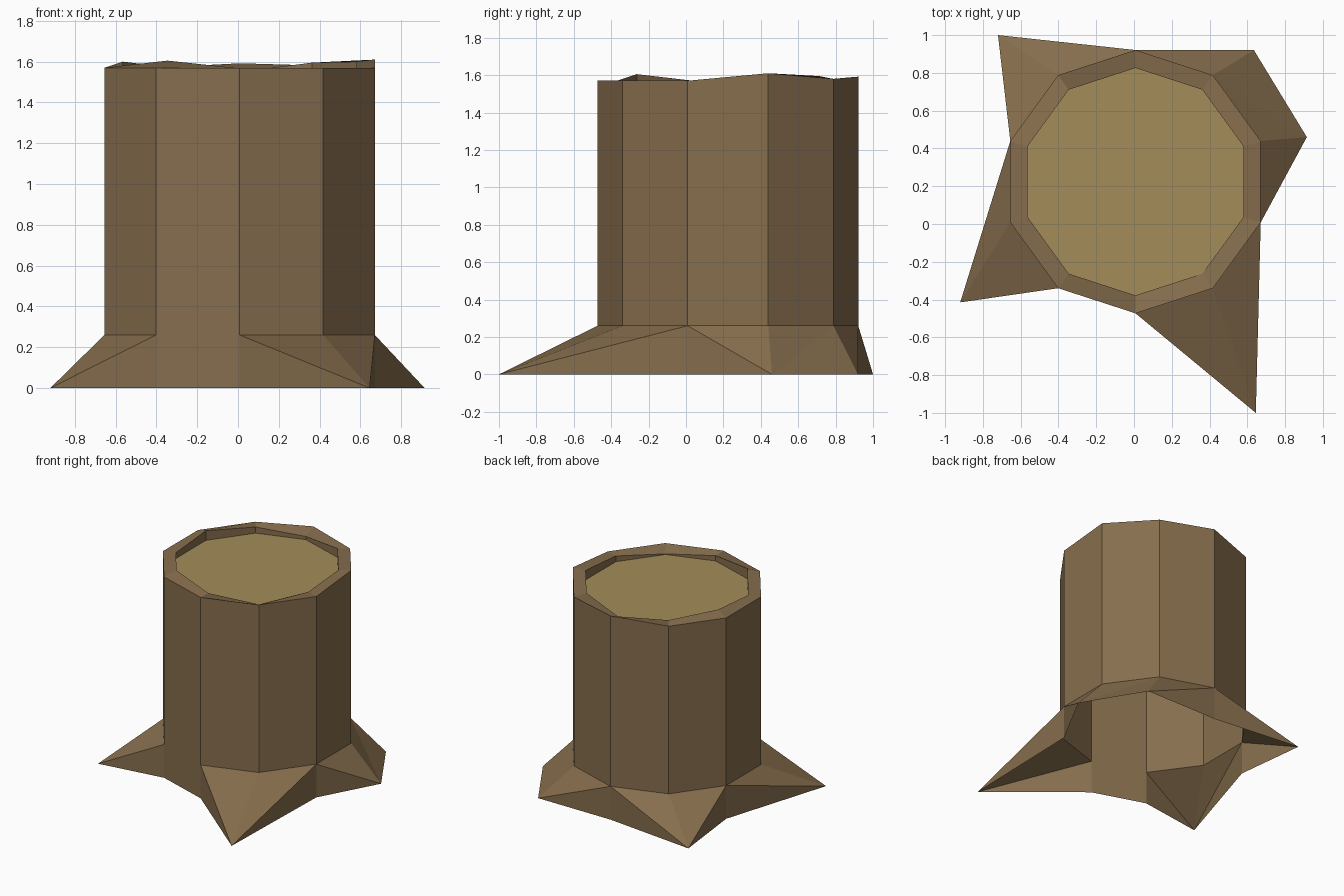
import bpy, bmesh, math

if "Cube" in bpy.data.objects:
    bpy.data.objects.remove(bpy.data.objects["Cube"])

SIDES = 10
CX, CY = 0.008, 0.224          # trunk axis
R_OUT, R_IN = 0.697, 0.602     # bark and cut-wood radii
Z_FLARE, Z_CUT = 0.26, 1.525   # root height, cut surface height


def material(name, rgb):
    m = bpy.data.materials.new(name)
    m.diffuse_color = (*rgb, 1.0)
    m.use_nodes = True
    m.node_tree.nodes["Principled BSDF"].inputs["Base Color"].default_value = m.diffuse_color
    return m


def make_object(name, bm, mat):
    mesh = bpy.data.meshes.new(name)
    bm.to_mesh(mesh)
    bm.free()
    mesh.materials.append(mat)
    obj = bpy.data.objects.new(name, mesh)
    bpy.context.collection.objects.link(obj)
    return obj


def ring(bm, radius, heights):
    """Ten-sided ring, counter-clockwise from the -90 degree corner."""
    verts = []
    for i, z in enumerate(heights):
        a = math.radians(-90 + 360 / SIDES * i)
        verts.append(bm.verts.new((CX + radius * math.cos(a),
                                   CY + radius * math.sin(a), z)))
    return verts


def bridge(bm, low, high):
    for i in range(SIDES):
        j = (i + 1) % SIDES
        bm.faces.new((low[i], low[j], high[j], high[i]))


bark = material("bark brown", (0.24, 0.156, 0.075))
wood = material("cut wood tan", (0.37, 0.264, 0.102))

# Uneven broken rim, outer and inner heights
rim_out = [1.57, 1.57, 1.57, 1.61, 1.58, 1.592, 1.57, 1.57, 1.57, 1.57]
rim_in = [1.567, 1.53, 1.57, 1.60, 1.595, 1.55, 1.573, 1.60, 1.57, 1.605]

# Corners of the base pulled out into root tips
root_tips = {1: (0.645, -1.0), 3: (0.915, 0.46), 4: (0.635, 0.92),
             6: (-0.72, 1.0), 8: (-0.92, -0.415)}

# Trunk: base, flare, outer rim, inner rim, inner wall
bm = bmesh.new()
base = ring(bm, R_OUT, [0] * SIDES)
flare = ring(bm, R_OUT, [Z_FLARE] * SIDES)
outer = ring(bm, R_OUT, rim_out)
inner = ring(bm, R_IN, rim_in)
well = ring(bm, R_IN, [Z_CUT] * SIDES)
for i, (x, y) in root_tips.items():
    base[i].co.x, base[i].co.y = x, y

# Roots: creases run from the flare ring to each tip
for i in range(SIDES):
    j = (i + 1) % SIDES
    if i in root_tips:
        bm.faces.new((base[i], flare[j], flare[i]))
        bm.faces.new((base[i], base[j], flare[j]))
    elif j in root_tips:
        bm.faces.new((base[i], base[j], flare[i]))
        bm.faces.new((base[j], flare[j], flare[i]))
    else:
        bm.faces.new((base[i], base[j], flare[j], flare[i]))
for low, high in ((flare, outer), (outer, inner), (inner, well)):
    bridge(bm, low, high)
make_object("trunk_with_roots", bm, bark)

# Cut wood surface inside the rim
bm = bmesh.new()
bm.faces.new(ring(bm, R_IN, [Z_CUT] * SIDES))
make_object("cut_surface", bm, wood)
